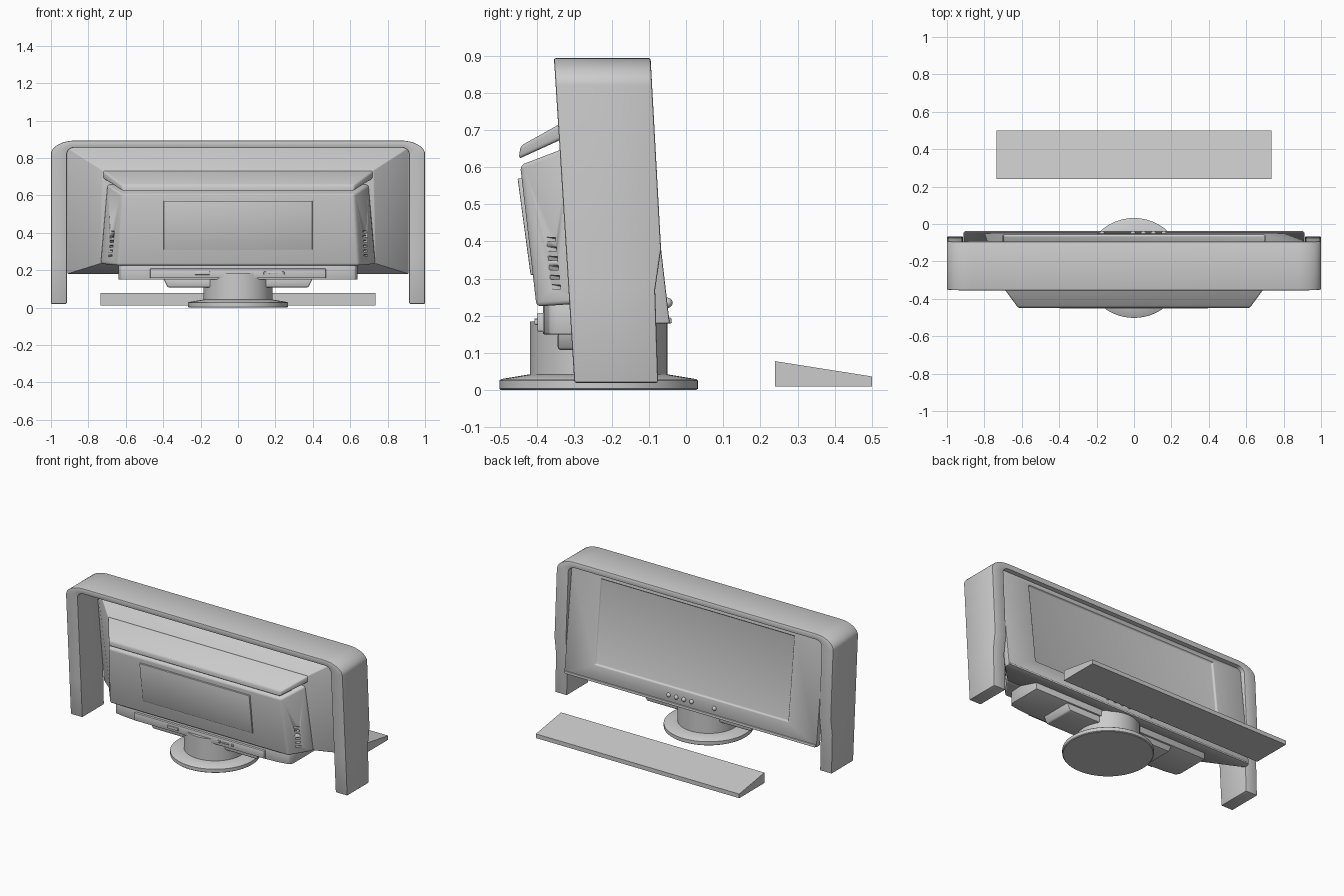
import bpy, bmesh
from math import sin, cos, pi, atan2
from mathutils import Matrix, Vector

if "Cube" in bpy.data.objects:
    bpy.data.objects.remove(bpy.data.objects["Cube"])


def finish(name, bm, bevel=0.0, segs=2):
    bmesh.ops.recalc_face_normals(bm, faces=bm.faces[:])
    me = bpy.data.meshes.new(name)
    bm.to_mesh(me)
    bm.free()
    ob = bpy.data.objects.new(name, me)
    bpy.context.collection.objects.link(ob)
    bpy.ops.object.select_all(action='DESELECT')
    bpy.context.view_layer.objects.active = ob
    ob.select_set(True)
    if bevel:
        m = ob.modifiers.new("bevel", 'BEVEL')
        m.width, m.segments, m.limit_method = bevel, segs, 'ANGLE'
        m.angle_limit = 0.6
        bpy.ops.object.modifier_apply(modifier=m.name)
    bpy.ops.object.shade_smooth_by_angle(angle=0.6)
    return ob


def ring(xt, xb, zt, zb, yt, yb):
    """Symmetric four-corner section: half widths, heights, depths at top and bottom."""
    return [(-xb, yb, zb), (xb, yb, zb), (xt, yt, zt), (-xt, yt, zt)]


def loft(name, rings, bevel=0.0, segs=2):
    bm = bmesh.new()
    vs = [[bm.verts.new(p) for p in r] for r in rings]
    n = len(vs[0])
    for a, b in zip(vs, vs[1:]):
        for i in range(n):
            j = (i + 1) % n
            bm.faces.new((a[i], a[j], b[j], b[i]))
    bm.faces.new(vs[0])
    bm.faces.new(vs[-1])
    return finish(name, bm, bevel, segs)


def prism(name, half, z0, z1, bevel=0.0, shrink=1.0):
    """Mirror a half outline (x, y) and extrude it from z0 to z1."""
    pts = half + [(-x, y) for x, y in reversed(half)]
    return loft(name, [[(x * shrink, y, z0) for x, y in pts], [(x, y, z1) for x, y in pts]], bevel)


def lathe(name, profile, cy, n=64):
    return loft(name, [[(r * cos(2 * pi * i / n), cy + r * sin(2 * pi * i / n), z)
                        for i in range(n)] for r, z in profile])


def box(bm, loc, size, rot=Matrix.Identity(4)):
    s = Matrix.Diagonal((*size, 1))
    bmesh.ops.create_cube(bm, size=1, matrix=Matrix.Translation(loc) @ rot @ s)


# hood: arch section swept over paired outer / inner paths, leaning back
def hood_back(z):
    return -0.355 + (0.89 - z) * 0.063


def hood_front(z):
    if z > 0.38:
        return -0.067 - (z - 0.38) * 0.055
    if z > 0.26:
        return -0.083 + (z - 0.27) * 0.145
    return -0.075 - (z - 0.02) * 0.032


outer = [(1, z) for z in (0.02, 0.27, 0.38)]
inner = [(0.915, z) for z in (0.02, 0.27, 0.38)]
for i in range(13):
    a = pi / 2 * i / 12
    outer.append((0.87 + 0.13 * cos(a), 0.82 + 0.073 * sin(a)))
    inner.append((0.87 + 0.045 * cos(a), 0.82 + 0.036 * sin(a)))
outer += [(-x, z) for x, z in reversed(outer)]
inner += [(-x, z) for x, z in reversed(inner)]
loft("hood", [[(o[0], hood_back(o[1]), o[1]), (o[0], hood_front(o[1]), o[1]),
               (i[0], hood_front(i[1]), i[1]), (i[0], hood_back(i[1]), i[1])]
              for o, i in zip(outer, inner)], 0.005)


# monitor front frame with recessed screen, tapering to the rear shell
def face(z, d=0.0):
    return -0.023 - 0.116 * z - d


def slab(x, zt, zb, d):
    return ring(x, x, zt, zb, face(zt, d), face(zb, d))


loft("screen_frame_and_shell", [
    slab(0.695, 0.82, 0.29, 0.010), slab(0.70, 0.825, 0.285, 0.0),
    slab(0.912, 0.855, 0.18, 0.0), slab(0.912, 0.855, 0.18, 0.038),
    ring(0.725, 0.735, 0.735, 0.235, -0.31, -0.27)], 0.004)
loft("frame_bottom_strip", [slab(0.905, 0.195, 0.18, -0.006), slab(0.905, 0.20, 0.18, 0.02)], 0.003)

# rear lip above the groove
loft("rear_lip", [ring(0.725, 0.722, 0.735, 0.688, -0.305, -0.305),
                  ring(0.622, 0.618, 0.657, 0.622, -0.445, -0.45)], 0.009, 3)

# rear housing with vent slots cut in both cheeks
body = loft("rear_housing", [ring(0.70, 0.735, 0.66, 0.235, -0.29, -0.26),
                             ring(0.695, 0.733, 0.655, 0.233, -0.315, -0.285),
                             ring(0.622, 0.642, 0.605, 0.225, -0.446, -0.402)], 0.012, 3)
bm = bmesh.new()
for s in (-1, 1):
    ang = atan2(0.117, -0.091 * s)
    for k in range(6):
        z = 0.278 + k * 0.0255
        t = (z - 0.225) / 0.40
        loc = (s * (0.686 - 0.02 * t), -0.345 - 0.04 * t, z)
        rot = Matrix.Rotation(ang, 4, 'Z') @ Matrix.Rotation(0.15, 4, 'Y')
        box(bm, loc, (0.10, 0.03, 0.011), rot)
cutter = finish("vent_cutter", bm)
cutter.hide_render = True
bpy.context.view_layer.objects.active = body
m = body.modifiers.new("vents", 'BOOLEAN')
m.operation, m.solver, m.object = 'DIFFERENCE', 'EXACT', cutter
bpy.ops.object.modifier_apply(modifier=m.name)
bpy.data.objects.remove(cutter)

# raised cover plate on the back
loft("rear_cover", [ring(0.40, 0.40, 0.57, 0.31, -0.42, -0.39),
                    ring(0.397, 0.397, 0.57, 0.31, -0.453, -0.418)], 0.003)

# ledge under the housing, carrying the sockets
prism("socket_ledge", [(0.64, -0.12), (0.64, -0.345), (0.625, -0.368), (0.55, -0.38), (0.47, -0.385)],
      0.15, 0.24, 0.004)
prism("socket_panel", [(0.47, -0.30), (0.47, -0.40)], 0.158, 0.208, 0.003)
prism("underside_bracket", [(0.40, -0.13), (0.40, -0.345)], 0.108, 0.155, 0.008, 0.94)
bm = bmesh.new()
for x, w in ((-0.19, 0.08), (0.19, 0.05)):
    box(bm, (x, -0.402, 0.184), (w, 0.012, 0.018 if x < 0 else 0.008))
for x in (0.145, 0.24):
    box(bm, (x, -0.402, 0.184), (0.016, 0.012, 0.016))
finish("sockets", bm, 0.003)

# control buttons under the screen
bm = bmesh.new()
for x in (0.16, 0.105, 0.05, -0.005, -0.17):
    bmesh.ops.create_uvsphere(bm, u_segments=16, v_segments=10, radius=0.014,
                              matrix=Matrix.Translation((x, face(0.235), 0.235)))
finish("buttons", bm)

# round stand
lathe("stand_base", [(0.262, 0.0), (0.267, 0.004), (0.267, 0.026), (0.262, 0.030), (0.19, 0.042)], -0.235)
lathe("stand_neck", [(0.185, 0.035), (0.185, 0.185)], -0.235)

# wedge keyboard
loft("keyboard", [ring(0.735, 0.735, 0.078, 0.01, 0.24, 0.24),
                  ring(0.735, 0.735, 0.037, 0.01, 0.50, 0.50)])
